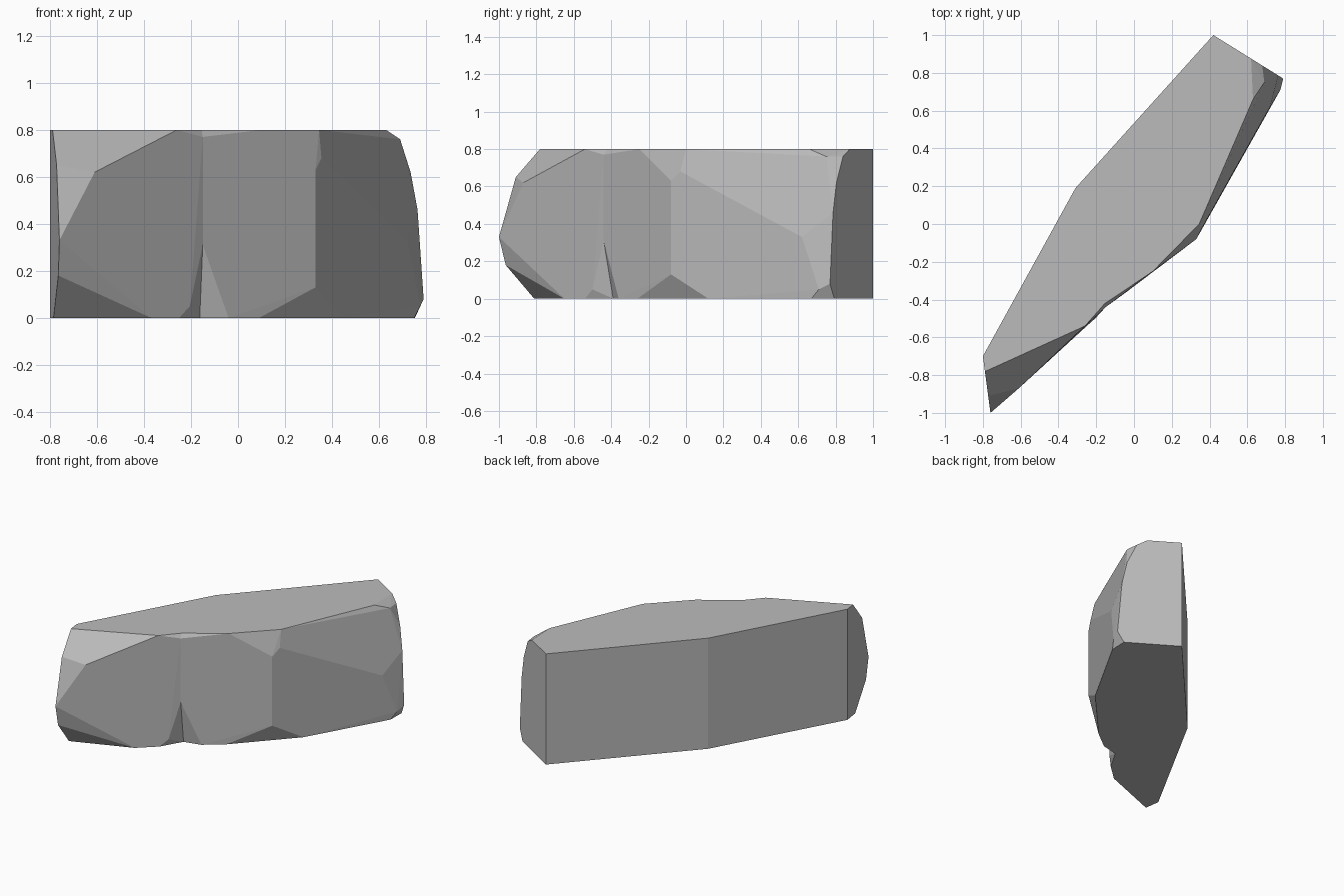
import bpy
import bmesh
from mathutils import Vector

start_cube = bpy.data.objects.get("Cube")
if start_cube:
    bpy.data.objects.remove(start_cube, do_unlink=True)

HEIGHT = 0.8


def wall_profile(back, front, outline):
    """Stand an outline of (fraction from back to front, height) on a vertical wall."""
    back, front = Vector(back), Vector(front)
    points = []
    for fraction, height in [(0, 0), (0, HEIGHT)] + outline:
        flat = back.lerp(front, fraction)
        points.append(Vector((flat.x, flat.y, height)))
    return points


def add_lobe(mesh, *point_groups):
    """Wrap a convex lobe of stone around groups of points."""
    verts = [mesh.verts.new(point) for group in point_groups for point in group]
    hull = bmesh.ops.convex_hull(mesh, input=verts)
    loose = {item for item in hull["geom_interior"] + hull["geom_unused"]
             if isinstance(item, bmesh.types.BMVert)}
    bmesh.ops.delete(mesh, geom=list(loose), context='VERTS')


# Flat stone walls at both ends, and the section at the front crease
left_end = wall_profile((-0.80, -0.70), (-0.76, -1.0), [
    (0.27, HEIGHT), (0.7, 0.65), (1, 0.33), (0.88, 0.18), (0.37, 0)])
crease = wall_profile((-0.31, 0.19), (-0.15, -0.44), [
    (0.97, HEIGHT), (1, 0.77), (1, 0.31), (0.92, 0)])
right_end = wall_profile((0.42, 1.0), (0.79, 0.77), [
    (0.54, HEIGHT), (0.7, 0.76), (0.85, 0.62), (0.93, 0.46), (1, 0.08), (0.9, 0)])

# Chipped corners on the front of each lobe
left_chips = [
    (-0.26, -0.54, HEIGHT), (-0.61, -0.87, 0.62),
    (-0.37, -0.65, 0), (-0.25, -0.54, 0), (-0.205, -0.5, 0.05)]
right_chips = [
    (0.10, -0.25, HEIGHT), (0.345, 0, HEIGHT), (0.63, 0.66, HEIGHT),
    (0.69, 0.75, 0.76), (0.355, -0.03, 0.68), (0.33, -0.08, 0.63),
    (0.72, 0.62, 0.33), (0.33, -0.08, 0.13), (0.775, 0.71, 0.05),
    (-0.04, -0.36, 0), (0.09, -0.26, 0), (0.44, 0.12, 0), (0.75, 0.67, 0)]

stone = bmesh.new()
add_lobe(stone, left_end, left_chips, crease)
add_lobe(stone, right_end, right_chips, crease)

# Weld the lobes and remove the hidden wall between them
bmesh.ops.remove_doubles(stone, verts=stone.verts[:], dist=0.001)


def on_crease(vert):
    return any((vert.co - point).length < 0.002 for point in crease)


hidden = [face for face in stone.faces if all(on_crease(v) for v in face.verts)]
bmesh.ops.delete(stone, geom=hidden, context='FACES')

# Merge nearly flat triangles into broad facets
bmesh.ops.dissolve_limit(stone, angle_limit=0.03,
                         verts=stone.verts[:], edges=stone.edges[:])
bmesh.ops.recalc_face_normals(stone, faces=stone.faces[:])

rock_mesh = bpy.data.meshes.new("rock")
stone.to_mesh(rock_mesh)
stone.free()

# Plain stone colour
grey = bpy.data.materials.new("stone_grey")
grey.use_nodes = True
colour = (0.5, 0.5, 0.5, 1)
grey.diffuse_color = colour
grey.node_tree.nodes["Principled BSDF"].inputs["Base Color"].default_value = colour
rock_mesh.materials.append(grey)

rock = bpy.data.objects.new("rock", rock_mesh)
bpy.context.collection.objects.link(rock)
